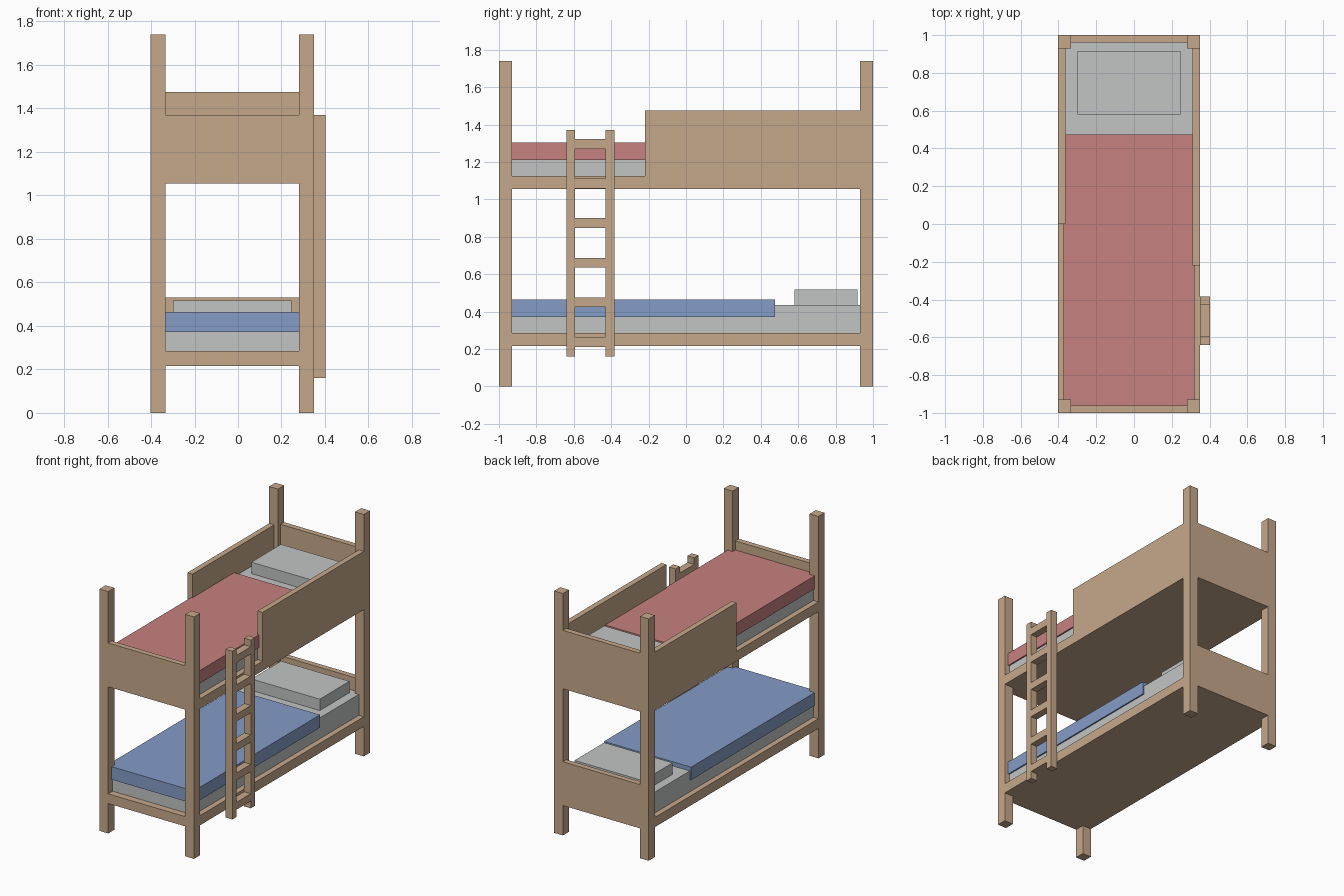
import bpy

if "Cube" in bpy.data.objects:
    bpy.data.objects.remove(bpy.data.objects["Cube"])


def material(name, rgb):
    """Flat colour from 0-255 sRGB values, stored linear."""
    lin = [((c / 255 + 0.055) / 1.055) ** 2.4 for c in rgb]
    m = bpy.data.materials.new(name)
    m.diffuse_color = (*lin, 1)
    m.use_nodes = True
    m.node_tree.nodes["Principled BSDF"].inputs["Base Color"].default_value = m.diffuse_color
    return m


wood = material("tan_wood", (198, 168, 139))
linen = material("grey_linen", (194, 197, 196))
red = material("red_blanket", (198, 129, 127))
blue = material("blue_blanket", (133, 156, 198))


def box(name, mat, x, y, z):
    """Box from (min, max) ranges on each axis."""
    bpy.ops.mesh.primitive_cube_add(size=1)
    ob = bpy.context.object
    ob.name = ob.data.name = name
    for v in ob.data.vertices:
        v.co = [r[0] if c < 0 else r[1] for c, r in zip(v.co, (x, y, z))]
    ob.data.materials.append(mat)
    return ob


X0, X1 = -0.403, 0.35            # outer faces of the bed frame
POST, RAIL, GUARD, END = 0.07, 0.03, 0.04, 0.04
INNER_X = (X0 + POST, X1 - POST)
INNER_Y = (-1 + POST, 1 - POST)

# Corner posts
for sx, x in (("left", (X0, X0 + POST)), ("right", (X1 - POST, X1))):
    for sy, y in (("foot", (-1, -1 + POST)), ("head", (1 - POST, 1))):
        box(f"{sy}_{sx}_post", wood, x, y, (0, 1.74))

# Two bunks: level, base height, foot board top, head board top, blanket
for level, z, foot, head, cover in (("lower", 0.215, 0.285, 0.53, blue),
                                    ("upper", 1.055, 1.37, 1.475, red)):
    top = z + 0.07
    # Frame: base, side rails, end boards
    box(f"{level}_base", wood, (X0 + RAIL, X1 - RAIL), (-1 + END, 1 - END), (z, top))
    box(f"{level}_left_rail", wood, (X0, X0 + RAIL), INNER_Y, (z, top))
    box(f"{level}_right_rail", wood, (X1 - RAIL, X1), INNER_Y, (z, top))
    box(f"{level}_foot_board", wood, INNER_X, (-1, -1 + END), (z, foot))
    box(f"{level}_head_board", wood, INNER_X, (1 - END, 1), (z, head))
    # Bedding
    box(f"{level}_mattress", linen, (X0 + 0.04, X1 - 0.04), (-0.95, 0.96), (top, z + 0.22))
    box(f"{level}_blanket", cover, (X0 + RAIL, X1 - RAIL), (-0.96, 0.475), (z + 0.157, z + 0.25))
    box(f"{level}_pillow", linen, (-0.30, 0.245), (0.58, 0.917), (z + 0.22, z + 0.302))

# Guard boards on the upper bunk
box("left_guard", wood, (X0, X0 + GUARD), (0.0, INNER_Y[1]), (1.125, 1.475))
box("right_guard", wood, (X1 - GUARD, X1), (-0.22, INNER_Y[1]), (1.125, 1.475))

# Ladder
LADDER_X = (X1, 0.403)
for name, y in (("front", (-0.64, -0.593)), ("back", (-0.43, -0.383))):
    box(f"ladder_{name}_rail", wood, LADDER_X, y, (0.16, 1.37))
for i in range(6):
    z = 0.212 + 0.2115 * i
    box(f"ladder_rung_{i + 1}", wood, LADDER_X, (-0.593, -0.43), (z, z + 0.053))
